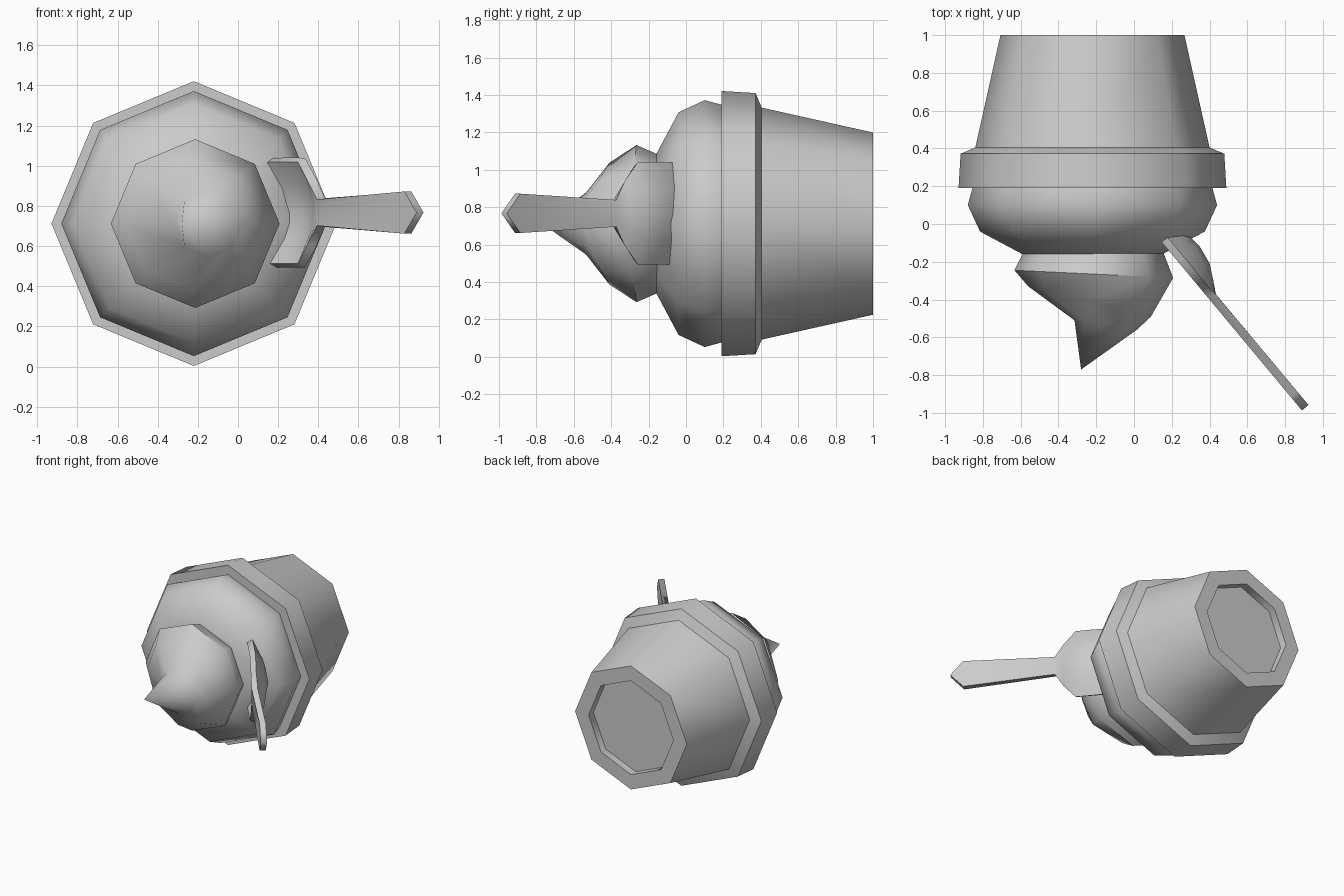
import bpy, bmesh, math
from mathutils import Vector

if "Cube" in bpy.data.objects:
    bpy.data.objects.remove(bpy.data.objects["Cube"])

CX, CZ, SIDES = -0.22, 0.712, 8


def make_object(name, bm, angle):
    bmesh.ops.remove_doubles(bm, verts=bm.verts, dist=0.0005)
    me = bpy.data.meshes.new(name)
    bm.to_mesh(me)
    bm.free()
    ob = bpy.data.objects.new(name, me)
    bpy.context.collection.objects.link(ob)
    bpy.ops.object.select_all(action='DESELECT')
    bpy.context.view_layer.objects.active = ob
    ob.select_set(True)
    bpy.ops.object.shade_smooth_by_angle(angle=math.radians(angle))
    return ob


def loft(name, rings, angle=50):
    """Octagonal rings along y: (radius, y, centre x, sideways tilt)."""
    bm = bmesh.new()
    rows = []
    for r, y, cx, tilt in rings:
        row = []
        for i in range(SIDES):
            a = 2 * math.pi * i / SIDES
            c = math.cos(a)
            row.append(bm.verts.new((cx + r * c, y + tilt * c, CZ + r * math.sin(a))))
        rows.append(row)
    for p, q in zip(rows, rows[1:]):
        for i in range(SIDES):
            j = (i + 1) % SIDES
            bm.faces.new((p[i], p[j], q[j], q[i]))
    return make_object(name, bm, angle)


# Tub with recessed base and chamfered rim
loft("tub", [(r, y, CX, 0) for r, y in [
    (0, 0.94), (0.37, 0.94), (0.37, 1.0), (0.487, 1.0), (0.62, 0.405),
    (0.698, 0.372), (0.709, 0.19), (0.60, 0.19)]])

# Lower scoop, bulging out of the rim (rings run from back to front)
loft("lower_scoop", [(r, y, CX, 0) for r, y in [
    (0.63, 0.21), (0.66, 0.10), (0.595, -0.04), (0.37, -0.16), (0, -0.16)]])

# Upper swirl with a leaning peak
loft("upper_swirl", [
    (0.37, -0.15, -0.215, 0), (0.42, -0.265, -0.213, -0.02),
    (0.325, -0.41, -0.235, -0.08), (0.165, -0.535, -0.15, -0.025),
    (0, -0.77, -0.28, 0)])

# Spoon: a strip of cross rows (distance along, half width, bowl depth)
origin = Vector((0.15, -0.10, 0.767))
along = Vector((0.64, -0.768, 0))
normal = Vector((0.768, 0.64, 0))
stations = [(-0.12, 0.17, 0.04), (0, 0.253, 0.08), (0.14, 0.253, 0.095),
            (0.23, 0.253, 0.08), (0.305, 0.16, 0.04), (0.38, 0.065, 0),
            (1.06, 0.105, 0), (1.155, 0, 0)]
columns = [(-1, 0), (-0.5, 0.75), (0, 1), (0.5, 0.75), (1, 0)]
bm = bmesh.new()
rows = [[bm.verts.new(origin + along * s + normal * depth * f + Vector((0, 0, hw * t)))
         for t, f in columns] for s, hw, depth in stations]
for p, q in zip(rows, rows[1:]):
    for i in range(len(columns) - 1):
        bm.faces.new((p[i], p[i + 1], q[i + 1], q[i]))
spoon = make_object("spoon", bm, 50)
solid = spoon.modifiers.new("thickness", 'SOLIDIFY')
solid.thickness = 0.045
solid.offset = 1

# Sharp edges around the spoon outline
outline = bmesh.new()
outline.from_mesh(spoon.data)
for e in outline.edges:
    if e.is_boundary:
        e.smooth = False
outline.to_mesh(spoon.data)
outline.free()
# Keep thickness ahead of the smoothing step
spoon.modifiers.move(len(spoon.modifiers) - 1, 0)
